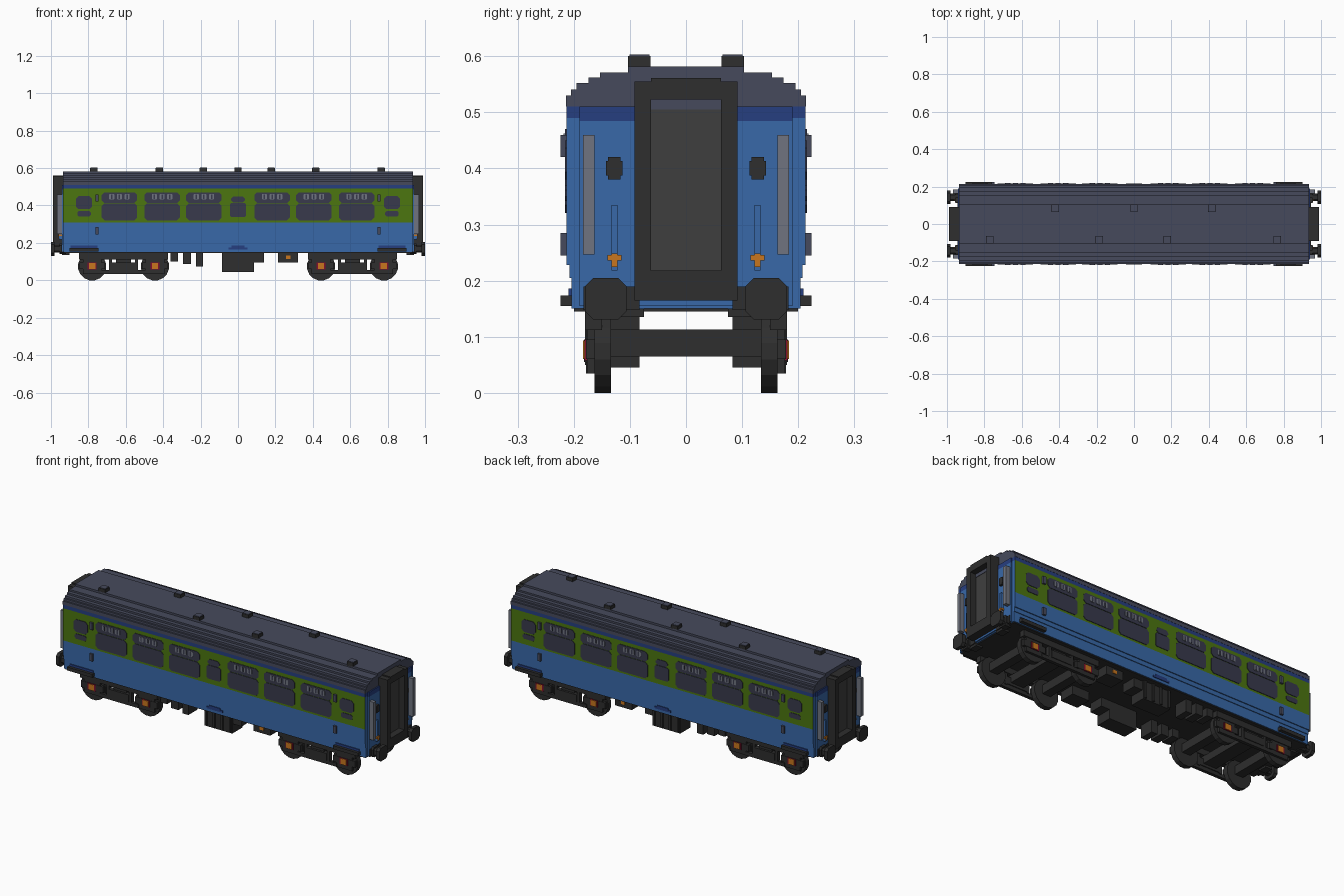
import bpy, bmesh, math

cube = bpy.data.objects.get("Cube")
if cube:
    bpy.data.objects.remove(cube, do_unlink=True)


def material(name, r, g, b):
    lin = [((c / 255 + 0.055) / 1.055) ** 2.4 if c > 10 else c / 255 / 12.92 for c in (r, g, b)]
    m = bpy.data.materials.new(name)
    m.use_nodes = True
    m.diffuse_color = (*lin, 1)
    m.node_tree.nodes["Principled BSDF"].inputs["Base Color"].default_value = (*lin, 1)
    return m


BLUE = material("coach blue", 56, 104, 168)
NAVY = material("navy trim", 38, 62, 128)
GREEN = material("band green", 76, 118, 16)
SLATE = material("roof slate", 70, 74, 92)
GLASS = material("window glass", 56, 58, 76)
GREY = material("light grey", 112, 116, 128)
DARK = material("dark metal", 46, 46, 46)
DOOR = material("charcoal door", 63, 63, 63)
ORANGE = material("axle orange", 200, 118, 30)
RED = material("axle red", 130, 15, 45)


def finish(name, bm, *mats):
    bmesh.ops.recalc_face_normals(bm, faces=bm.faces)
    me = bpy.data.meshes.new(name)
    bm.to_mesh(me)
    bm.free()
    for m in mats:
        me.materials.append(m)
    ob = bpy.data.objects.new(name, me)
    bpy.context.collection.objects.link(ob)
    return ob


def add_box(bm, x0, x1, y0, y1, z0, z1):
    vs = bmesh.ops.create_cube(bm, size=1)["verts"]
    for v in vs:
        v.co.x = x1 if v.co.x > 0 else x0
        v.co.y = y1 if v.co.y > 0 else y0
        v.co.z = z1 if v.co.z > 0 else z0


def boxes(name, mat, items, mx=False, my=False):
    """One object made of boxes, optionally repeated across x = 0 and y = 0."""
    bm = bmesh.new()
    for x0, x1, y0, y1, z0, z1 in items:
        for sx in ((1, -1) if mx else (1,)):
            for sy in ((1, -1) if my else (1,)):
                xs, ys = sorted((x0 * sx, x1 * sx)), sorted((y0 * sy, y1 * sy))
                add_box(bm, *xs, *ys, z0, z1)
    return finish(name, bm, mat)


def prism(bm, pts, axis, a, b):
    """Extrude a 2D outline along x (points are y, z) or y (points are x, z)."""
    def place(p, t):
        return (t, p[0], p[1]) if axis == "x" else (p[0], t, p[1])
    va = [bm.verts.new(place(p, a)) for p in pts]
    vb = [bm.verts.new(place(p, b)) for p in pts]
    n = len(pts)
    bm.faces.new(va)
    bm.faces.new(vb[::-1])
    for i in range(n):
        bm.faces.new((va[i], vb[i], vb[(i + 1) % n], va[(i + 1) % n]))


def shell(name, half, mats, L=0.935):
    """Body section along x from a half profile; end faces take the last material."""
    bm = bmesh.new()
    prism(bm, half + [(-y, z) for y, z in reversed(half)], "x", -L, L)
    ob = finish(name, bm, *mats)
    for p in ob.data.polygons:
        if abs(p.normal.x) > 0.9:
            p.material_index = len(mats) - 1
    return ob


def chamfered(x, z, hx, hz, c):
    return [(x - hx + c, z - hz), (x + hx - c, z - hz), (x + hx, z - hz + c), (x + hx, z + hz - c),
            (x + hx - c, z + hz), (x - hx + c, z + hz), (x - hx, z + hz - c), (x - hx, z - hz + c)]


def panels(name, mat, items, y0, y1):
    """Chamfered plates (x, z, half width, half height, chamfer) on both sides."""
    bm = bmesh.new()
    for it in items:
        for s in (1, -1):
            prism(bm, chamfered(*it), "y", s * y0, s * y1)
    return finish(name, bm, mat)


# Body sections, bottom to top
shell("lower_body", [(0.204, 0.15), (0.204, 0.205), (0.208, 0.205), (0.208, 0.228),
                     (0.213, 0.228), (0.213, 0.31)], [BLUE])
shell("window_band", [(0.213, 0.31), (0.213, 0.49)], [GREEN, BLUE])
shell("cantrail_band", [(0.213, 0.49), (0.213, 0.51)], [NAVY])
steps = [(0.214, 0.53), (0.205, 0.541), (0.195, 0.552), (0.174, 0.562), (0.153, 0.571), (0.103, 0.582)]
roof, z = [], 0.51
for y, top in steps:
    roof += [(y, z), (y, top)]
    z = top
shell("roof", roof, [SLATE])
boxes("underframe", DARK, [(-0.93, 0.93, -0.2, 0.2, 0.145, 0.151)])

# Slightly proud end panels
boxes("end_panel", BLUE, [(0.93, 0.942, -0.19, 0.19, 0.155, 0.485)], mx=True)
boxes("end_band", NAVY, [(0.93, 0.942, -0.19, 0.19, 0.485, 0.51)], mx=True)

# Gangway connections
boxes("gangway_frame", DARK, [(0.93, 0.988, 0.062, 0.092, 0.165, 0.555)], mx=True, my=True)
boxes("gangway_sill_and_head", DARK, [(0.93, 0.988, -0.062, 0.062, 0.165, 0.218),
                                      (0.93, 0.988, -0.062, 0.062, 0.523, 0.561)], mx=True)
boxes("gangway_door", DOOR, [(0.935, 0.952, -0.062, 0.062, 0.218, 0.505)], mx=True)
boxes("gangway_lintel", SLATE, [(0.935, 0.954, -0.062, 0.062, 0.505, 0.523)], mx=True)

# End fittings
boxes("end_handrails", GREY, [(0.94, 0.968, 0.163, 0.184, 0.247, 0.46)], mx=True, my=True)
boxes("end_lamps", DARK, [(0.94, 0.956, 0.117, 0.139, 0.38, 0.42),
                          (0.94, 0.954, 0.113, 0.143, 0.387, 0.413)], mx=True, my=True)
boxes("end_pipes", BLUE, [(0.94, 0.956, 0.122, 0.133, 0.218, 0.335)], mx=True, my=True)
boxes("pipe_valves", ORANGE, [(0.94, 0.96, 0.122, 0.133, 0.224, 0.248),
                              (0.94, 0.958, 0.115, 0.14, 0.236, 0.246)], mx=True, my=True)

# Buffers
bm = bmesh.new()
for sx in (1, -1):
    for sy in (1, -1):
        for r, a, b in ((0.02, 0.92, 0.985), (0.028, 0.92, 0.955), (0.037, 0.98, 1.0)):
            c = r * 0.4
            prism(bm, chamfered(sy * 0.143, 0.168, r, r, c), "x", sx * a, sx * b)
finish("buffers", bm, DARK)
boxes("buffer_beams", DARK, [(0.9, 0.945, 0.083, 0.183, 0.148, 0.19),
                             (0.9, 0.94, 0.075, 0.125, 0.135, 0.15)], mx=True, my=True)

# Windows: main panes, hoppers, end pairs and the centre door light
main = [-0.634, -0.406, -0.182, 0.182, 0.406, 0.634]
panes = [(x, 0.366, 0.095, 0.045, 0.014) for x in main]
vents = [(x, 0.442, 0.095, 0.028, 0.014) for x in main]
panels("main_windows", GLASS, panes, 0.21, 0.216)
panels("hopper_windows", GLASS, vents, 0.21, 0.216)
hoppers = [(x + dx, 0.447, 0.014, 0.015, 0.004) for x in main for dx in (-0.041, 0, 0.041)]
panels("hopper_catches", GREY, hoppers, 0.21, 0.218)
panels("hopper_bars", GLASS, [(x + dx, 0.447, 0.004, 0.012, 0.001) for x in main
                              for dx in (-0.041, 0, 0.041)], 0.21, 0.2195)
panels("end_windows", GLASS, [(s * 0.823, 0.415, 0.043, 0.035, 0.014) for s in (1, -1)] +
       [(s * 0.823, 0.356, 0.036, 0.014, 0.008) for s in (1, -1)], 0.21, 0.216)
panels("centre_window", GLASS, [(0, 0.376, 0.043, 0.038, 0.008),
                                (0, 0.432, 0.037, 0.016, 0.012)], 0.21, 0.216)

# Side fittings
boxes("door_handles", SLATE, [(0.745, 0.763, 0.21, 0.224, 0.42, 0.46),
                              (0.745, 0.763, 0.21, 0.224, 0.245, 0.285)], mx=True, my=True)
boxes("step_boards", DARK, [(0.745, 0.9, 0.2, 0.224, 0.155, 0.174)], mx=True, my=True)
boxes("step_brackets", NAVY, [(0.75, 0.895, 0.2, 0.209, 0.174, 0.186)], mx=True, my=True)
boxes("centre_plate", NAVY, [(-0.05, 0.05, 0.2, 0.208, 0.165, 0.176),
                             (-0.035, 0.035, 0.2, 0.208, 0.176, 0.185)], my=True)

# Roof vents
spots = [(-0.42, 0.083), (0, 0.083), (0.415, 0.083),
         (-0.77, -0.083), (-0.185, -0.083), (0.178, -0.083), (0.765, -0.083)]
boxes("roof_vents", DARK, [(x - 0.02, x + 0.02, y - 0.02, y + 0.02, 0.575, 0.6) for x, y in spots])
boxes("roof_vent_caps", SLATE, [(x - 0.018, x + 0.018, y - 0.018, y + 0.018, 0.6, 0.603) for x, y in spots])

# Bogies
AX = (0.444, 0.78)
bm = bmesh.new()
for x in (AX[0], AX[1], -AX[0], -AX[1]):
    for s in (1, -1):
        ring = [(x + 0.076 * math.cos((i + 0.5) * math.pi / 8), 0.0745 + 0.076 * math.sin((i + 0.5) * math.pi / 8))
                for i in range(16)]
        prism(bm, ring, "y", s * 0.134, s * 0.163)
finish("wheels", bm, DARK)
boxes("axles", DARK, [(x - 0.025, x + 0.025, -0.135, 0.135, 0.065, 0.113) for x in AX], mx=True)
boxes("bogie_bolsters", DARK, [(0.572, 0.652, -0.17, 0.17, 0.068, 0.11)], mx=True)
frame = [(0.375, 0.85, 0.15, 0.18, 0.112, 0.15), (0.49, 0.735, 0.16, 0.178, 0.035, 0.055),
         (0.55, 0.674, 0.155, 0.182, 0.055, 0.095)]
for x in AX:
    frame += [(x - 0.05, x + 0.05, 0.15, 0.176, 0.035, 0.125), (x - 0.068, x + 0.068, 0.15, 0.178, 0.06, 0.095)]
frame += [(0.535, 0.55, 0.155, 0.178, 0.05, 0.115), (0.674, 0.69, 0.155, 0.178, 0.05, 0.115)]
boxes("bogie_frames", DARK, frame, mx=True, my=True)
boxes("axlebox_sides", RED, [(x - 0.024, x + 0.024, 0.17, 0.181, 0.058, 0.095) for x in AX], mx=True, my=True)
boxes("axlebox_covers", ORANGE, [(x - 0.017, x + 0.017, 0.17, 0.184, 0.06, 0.093) for x in AX], mx=True, my=True)

# Underfloor equipment
boxes("equipment_boxes", DARK, [
    (-0.36, -0.32, 0.09, 0.17, 0.1, 0.15), (-0.295, -0.25, 0.09, 0.17, 0.086, 0.15),
    (-0.225, -0.188, 0.09, 0.17, 0.075, 0.15), (-0.085, 0.085, 0.083, 0.172, 0.045, 0.15),
    (0.085, 0.138, 0.083, 0.165, 0.096, 0.15), (0.215, 0.32, 0.083, 0.172, 0.096, 0.15)], my=True)
boxes("equipment_ribs", DARK, [(x - 0.006, x + 0.006, 0.17, 0.18, 0.05, 0.15)
                               for x in (-0.075, -0.025, 0.025, 0.075)], my=True)
boxes("equipment_marker", ORANGE, [(0.256, 0.28, 0.165, 0.176, 0.115, 0.133)], my=True)
